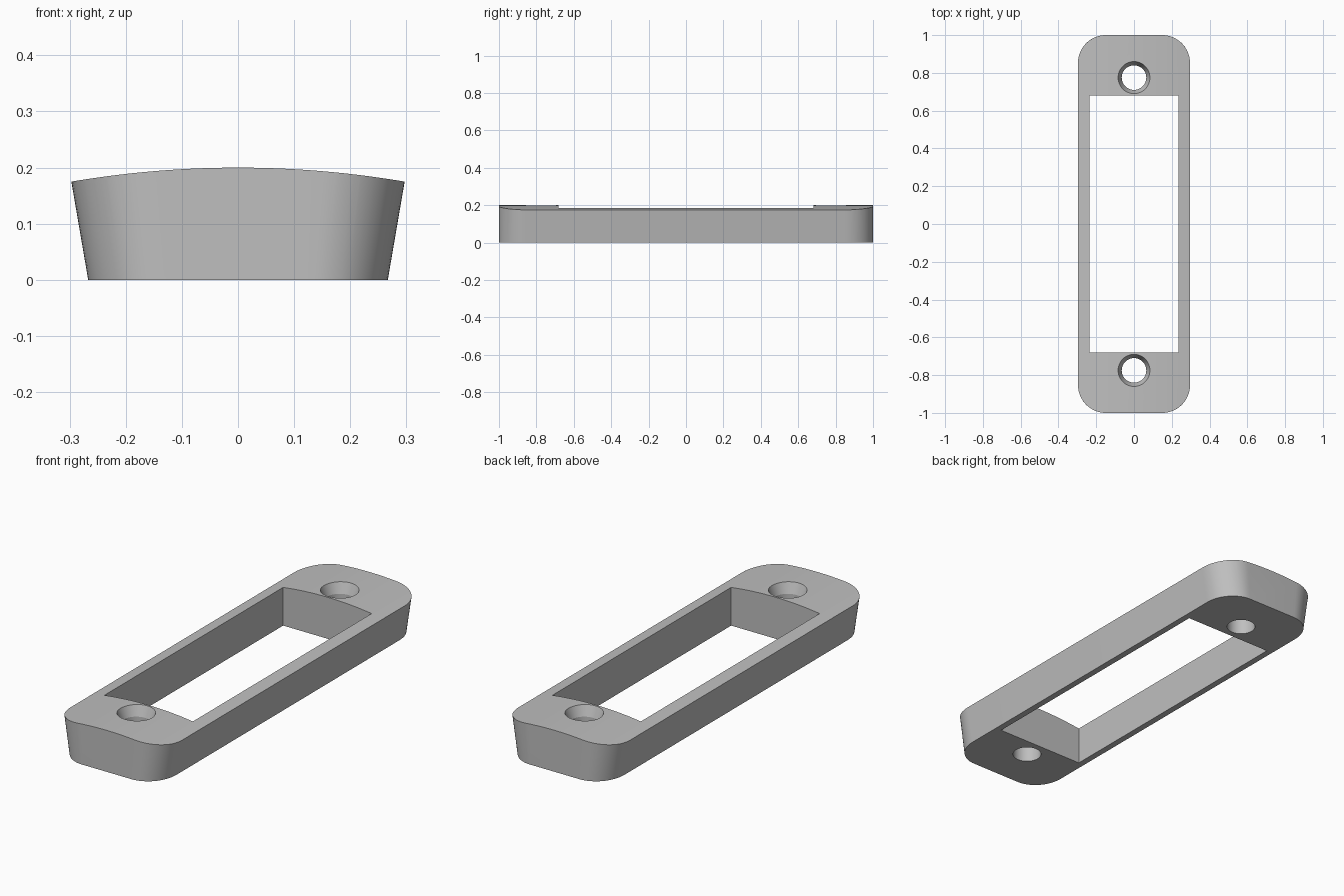
import bpy, bmesh, math
from mathutils import Matrix

if "Cube" in bpy.data.objects:
    bpy.data.objects.remove(bpy.data.objects["Cube"], do_unlink=True)

grey = bpy.data.materials.new("plain grey")
grey.use_nodes = True
grey.diffuse_color = (0.52, 0.52, 0.52, 1)
grey.node_tree.nodes["Principled BSDF"].inputs["Base Color"].default_value = grey.diffuse_color


def add_object(name, bm):
    bmesh.ops.recalc_face_normals(bm, faces=bm.faces)
    mesh = bpy.data.meshes.new(name)
    bm.to_mesh(mesh)
    bm.free()
    mesh.materials.append(grey)
    obj = bpy.data.objects.new(name, mesh)
    bpy.context.collection.objects.link(obj)
    return obj


def loft(name, rings):
    """Closed solid through rings of equal length."""
    bm = bmesh.new()
    loops = [[bm.verts.new(p) for p in ring] for ring in rings]
    n = len(loops[0])
    for low, high in zip(loops, loops[1:]):
        for i in range(n):
            j = (i + 1) % n
            bm.faces.new((low[i], low[j], high[j], high[i]))
    bm.faces.new(loops[0])
    bm.faces.new(loops[-1])
    return add_object(name, bm)


def rounded_outline(half_x, half_y, radius, steps=16):
    points = []
    for k, (sx, sy) in enumerate([(1, 1), (-1, 1), (-1, -1), (1, -1)]):
        for i in range(steps + 1):
            a = math.pi / 2 * (k + i / steps)
            points.append((sx * (half_x - radius) + radius * math.cos(a),
                           sy * (half_y - radius) + radius * math.sin(a)))
    return points


def circle(r, y, z, n=48):
    return [(r * math.cos(math.tau * i / n), y + r * math.sin(math.tau * i / n), z)
            for i in range(n)]


# Body: rounded plate whose long sides lean outward
outline = rounded_outline(0.297, 1.0, 0.15)
taper = lambda z: (0.267 + 0.03 * z / 0.175) / 0.297
body = loft("mounting_frame", [[(x * taper(z), y, z) for x, y in outline] for z in (0, 0.3)])

# Crown: large cylinder that arches the top
crown_radius = 1.777
bm = bmesh.new()
bmesh.ops.create_cone(bm, cap_ends=True, segments=512, radius1=crown_radius,
                      radius2=crown_radius, depth=3,
                      matrix=Matrix.Translation((0, 0, 0.2 - crown_radius))
                      @ Matrix.Rotation(math.pi / 2, 4, 'X'))
cutters = [(add_object("crown_cutter", bm), 'INTERSECT')]

# Rectangular window through the middle
bm = bmesh.new()
bmesh.ops.create_cube(bm, size=1, matrix=Matrix.Diagonal((0.472, 1.362, 1, 1)))
cutters.append((add_object("window_cutter", bm), 'DIFFERENCE'))

# Countersunk screw hole at each end
for y in (-0.775, 0.775):
    rings = [circle(r, y, z) for r, z in ((0.065, -0.1), (0.065, 0.15), (0.105, 0.25))]
    cutters.append((loft("screw_hole_cutter", rings), 'DIFFERENCE'))

bpy.ops.object.select_all(action='DESELECT')
bpy.context.view_layer.objects.active = body
body.select_set(True)
for cutter, operation in cutters:
    cutter.hide_render = True
    mod = body.modifiers.new("cut", 'BOOLEAN')
    mod.operation = operation
    mod.solver = 'EXACT'
    mod.object = cutter
    bpy.ops.object.modifier_apply(modifier=mod.name)
    bpy.data.objects.remove(cutter, do_unlink=True)

bpy.ops.object.shade_smooth_by_angle(angle=math.radians(20))
